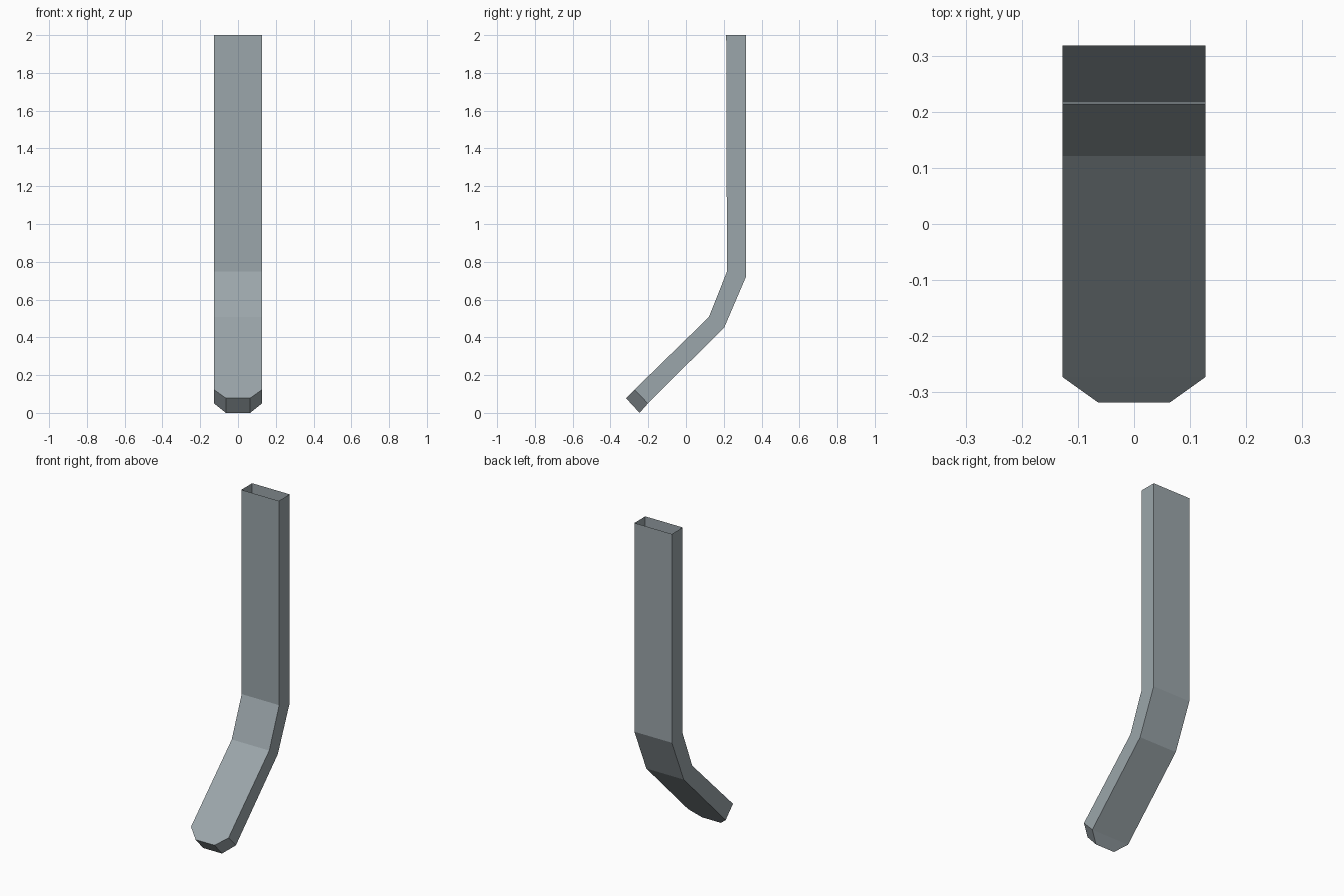
import bpy
import bmesh

if "Cube" in bpy.data.objects:
    bpy.data.objects.remove(bpy.data.objects["Cube"])

# Brushed grey metal
grey = bpy.data.materials.new("steel grey")
grey.diffuse_color = (0.33, 0.38, 0.405, 1)
grey.use_nodes = True
grey.node_tree.nodes["Principled BSDF"].inputs["Base Color"].default_value = grey.diffuse_color

# Cross-sections from open top to closed tip: front (y, z), back (y, z), half width
sections = [
    ((0.213, 2.0), (0.318, 2.0), 0.127),
    ((0.217, 0.748), (0.318, 0.722), 0.127),
    ((0.121, 0.507), (0.203, 0.453), 0.127),
    ((-0.273, 0.123), (-0.202, 0.05), 0.127),
    ((-0.318, 0.078), (-0.246, 0.0), 0.064),
]

bm = bmesh.new()
rings = []
for (fy, fz), (by, bz), w in sections:
    corners = [(-w, fy, fz), (w, fy, fz), (w, by, bz), (-w, by, bz)]
    rings.append([bm.verts.new(c) for c in corners])

# Thin walls of the bent hollow duct
for upper, lower in zip(rings, rings[1:]):
    for i in range(4):
        j = (i + 1) % 4
        bm.faces.new((upper[j], upper[i], lower[i], lower[j]))

# Tip cap; the top stays open
bm.faces.new(rings[-1])
bmesh.ops.recalc_face_normals(bm, faces=bm.faces)

# Open shell: make sure the front wall faces outwards
bm.faces.ensure_lookup_table()
if bm.faces[0].normal.y > 0:
    bmesh.ops.reverse_faces(bm, faces=bm.faces)

mesh = bpy.data.meshes.new("bent_duct")
bm.to_mesh(mesh)
bm.free()
mesh.materials.append(grey)
bpy.context.collection.objects.link(bpy.data.objects.new("bent_duct", mesh))
